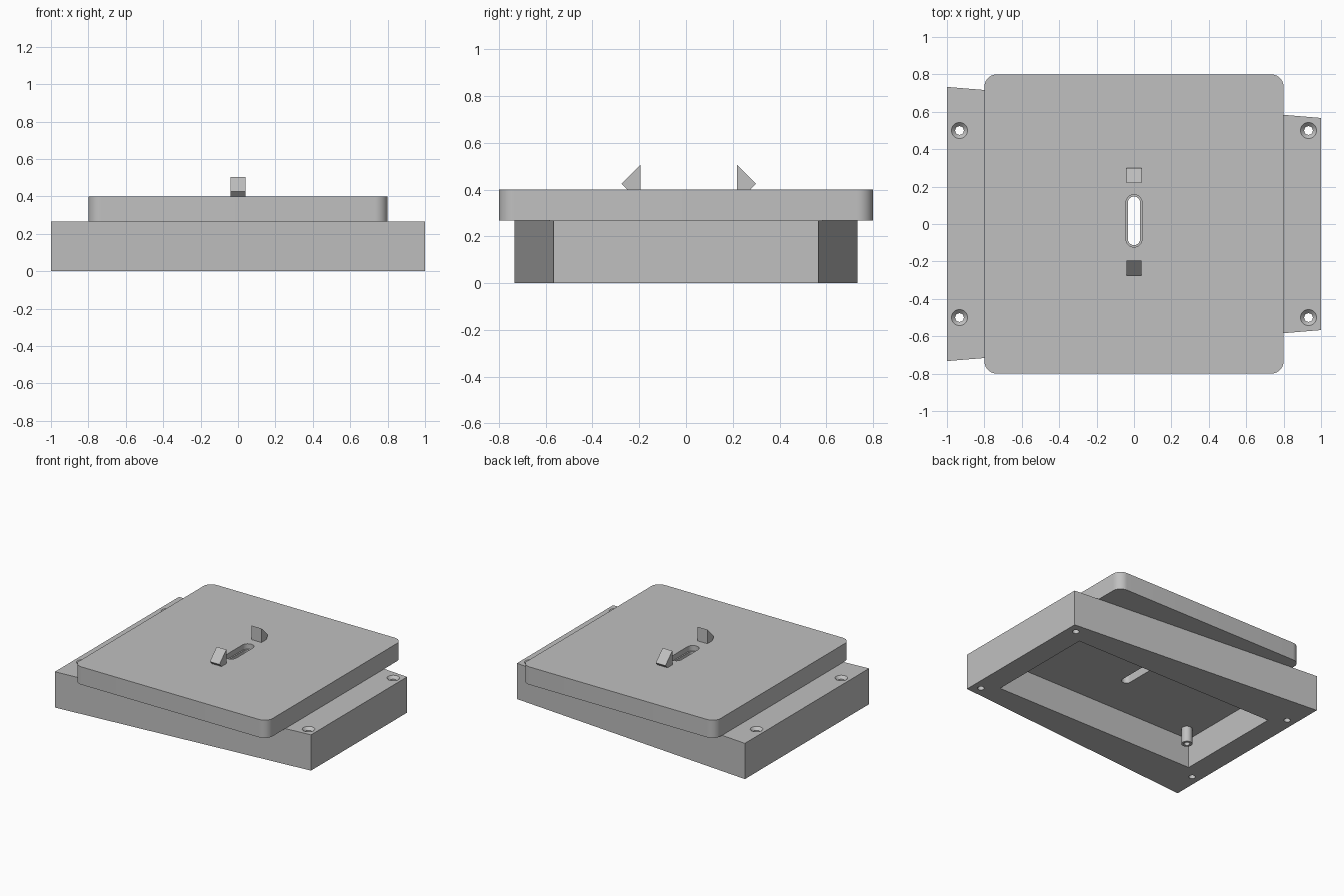
import bpy, bmesh, math

cube = bpy.data.objects.get("Cube")
if cube:
    bpy.data.objects.remove(cube, do_unlink=True)

grey = bpy.data.materials.new("light_grey")
grey.use_nodes = True
COLOUR = (0.53, 0.53, 0.53, 1)
grey.diffuse_color = COLOUR
grey.node_tree.nodes["Principled BSDF"].inputs["Base Color"].default_value = COLOUR

BASE_TOP, PLATE_TOP, CEILING = 0.267, 0.4, 0.22


def make_object(name, bm):
    bmesh.ops.recalc_face_normals(bm, faces=bm.faces)
    mesh = bpy.data.meshes.new(name)
    bm.to_mesh(mesh)
    bm.free()
    mesh.materials.append(grey)
    obj = bpy.data.objects.new(name, mesh)
    bpy.context.collection.objects.link(obj)
    return obj


def prism(name, outline, z0, z1):
    """Extrude a flat outline from z0 up to z1."""
    bm = bmesh.new()
    face = bm.faces.new([bm.verts.new((x, y, z0)) for x, y in outline])
    grown = bmesh.ops.extrude_face_region(bm, geom=[face])["geom"]
    moved = [v for v in grown if isinstance(v, bmesh.types.BMVert)]
    bmesh.ops.translate(bm, verts=moved, vec=(0, 0, z1 - z0))
    return make_object(name, bm)


def rounded(hx, hy, r, cy=0, steps=10):
    """Outline of a rectangle with round corners."""
    points = []
    for q, (sx, sy) in enumerate([(1, 1), (-1, 1), (-1, -1), (1, -1)]):
        for i in range(steps + 1):
            a = math.pi / 2 * (q + i / steps)
            p = (sx * (hx - r) + r * math.cos(a), cy + sy * (hy - r) + r * math.sin(a))
            if not points or math.dist(p, points[-1]) > 1e-5:
                points.append(p)
    if math.dist(points[0], points[-1]) < 1e-5:
        points.pop()
    return points


def cone(name, x, y, z0, z1, r0, r1):
    bm = bmesh.new()
    bmesh.ops.create_cone(bm, cap_ends=True, segments=32, radius1=r0, radius2=r1, depth=z1 - z0)
    bmesh.ops.translate(bm, verts=bm.verts, vec=(x, y, (z0 + z1) / 2))
    return make_object(name, bm)


def cut(target, cutters):
    """Subtract the cutters from the target, then discard them."""
    for c in cutters:
        c.hide_render = True
        mod = target.modifiers.new("cut", 'BOOLEAN')
        mod.operation, mod.solver, mod.object = 'DIFFERENCE', 'EXACT', c
        bpy.context.view_layer.objects.active = target
        bpy.ops.object.modifier_apply(modifier=mod.name)
        bpy.data.objects.remove(c, do_unlink=True)


def smooth(obj):
    bpy.ops.object.select_all(action='DESELECT')
    obj.select_set(True)
    bpy.context.view_layer.objects.active = obj
    bpy.ops.object.shade_smooth_by_angle(angle=math.radians(30))


SLOT_Y = 0.017
slot = rounded(0.033, 0.13, 0.033, SLOT_Y)

# Tapered base, hollow underneath, with countersunk screw holes and a slot
base = prism("base", [(-1, -0.733), (1, -0.567), (1, 0.567), (-1, 0.733)], 0, BASE_TOP)
cutters = [prism("cavity", rounded(0.833, 0.417, 0), -0.1, CEILING),
           prism("base_slot", slot, 0.1, 0.5)]
for x in (-0.933, 0.933):
    for y in (-0.5, 0.5):
        cutters.append(cone("screw_hole", x, y, -0.1, 0.4, 0.023, 0.023))
        cutters.append(cone("countersink", x, y, BASE_TOP - 0.02, BASE_TOP + 0.005, 0.023, 0.048))
cut(base, cutters)
smooth(base)

# Square top plate with round corners and a stepped slot
plate = prism("top_plate", rounded(0.8, 0.8, 0.067), BASE_TOP, PLATE_TOP)
cut(plate, [prism("plate_slot", slot, 0.1, 0.5),
            prism("slot_step", rounded(0.043, 0.14, 0.043, SLOT_Y), PLATE_TOP - 0.04, 0.5)])
smooth(plate)

# Two barbed hooks facing away from each other
for name, side in (("front_hook", -1), ("back_hook", 1)):
    profile = [(0.207, 0), (0.207, 0.105), (0.288, 0.025), (0.263, 0)]
    bm = bmesh.new()
    ends = [[bm.verts.new((x, 0.012 + side * y, PLATE_TOP + z)) for y, z in profile]
            for x in (-0.04, 0.04)]
    for end in ends:
        bm.faces.new(end)
    for i in range(4):
        j = (i + 1) % 4
        bm.faces.new([ends[0][i], ends[0][j], ends[1][j], ends[1][i]])
    make_object(name, bm)

# Hollow screw post hanging from the cavity ceiling
post = cone("screw_post", -0.733, -0.317, 0.103, CEILING + 0.01, 0.037, 0.037)
cut(post, [cone("post_bore", -0.733, -0.317, 0, CEILING, 0.02, 0.02)])
smooth(post)
